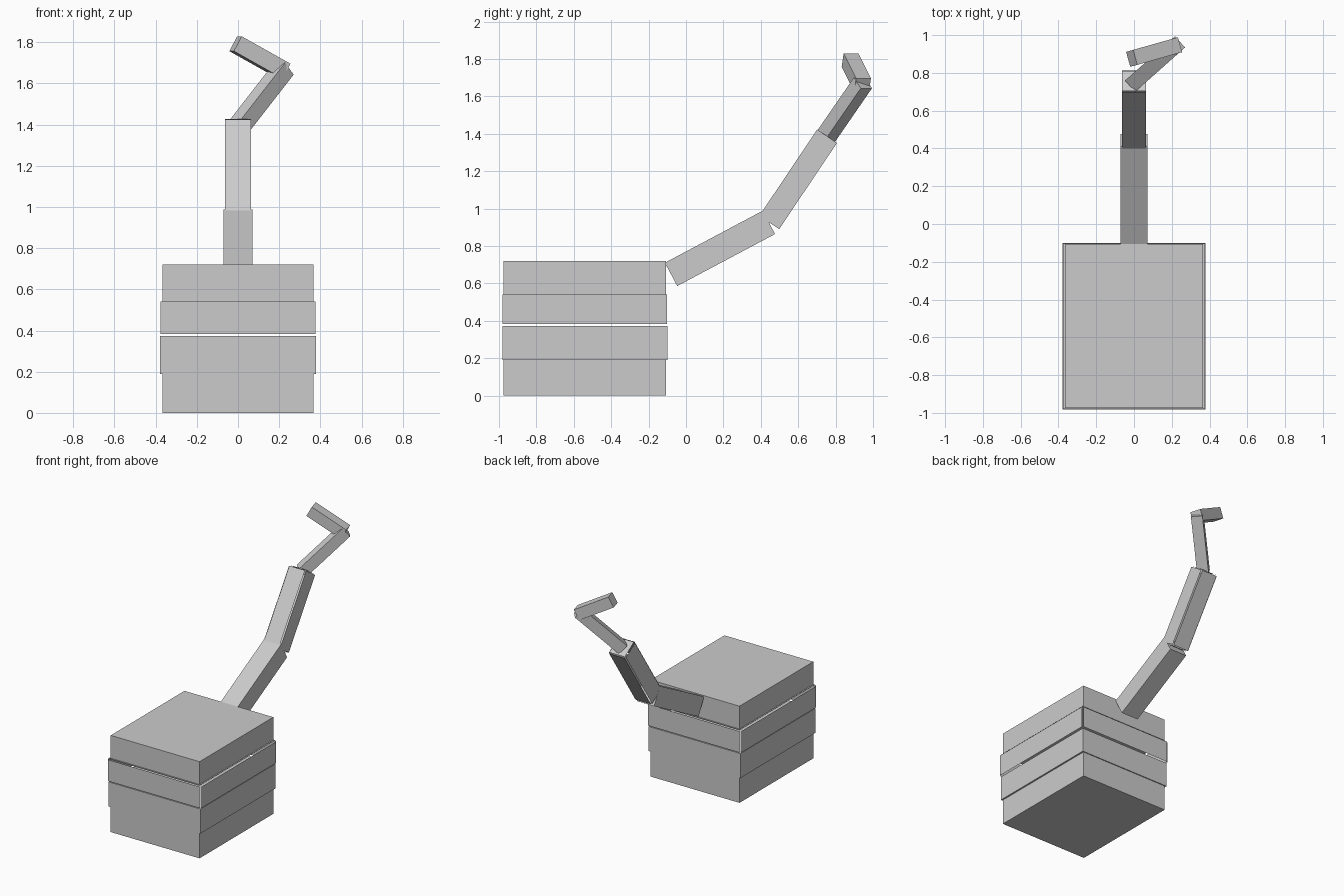
import bpy, bmesh
from mathutils import Matrix, Vector

if "Cube" in bpy.data.objects:
    bpy.data.objects.remove(bpy.data.objects["Cube"])

grey = bpy.data.materials.new("light grey")
grey.diffuse_color = (0.6, 0.6, 0.6, 1)
grey.use_nodes = True
grey.node_tree.nodes["Principled BSDF"].inputs["Base Color"].default_value = grey.diffuse_color


def block(name, matrix, size, gap=0.0):
    """Box of the given size; with a gap its faces become loose panels pushed outward."""
    bm = bmesh.new()
    bmesh.ops.create_cube(bm, size=1)
    bmesh.ops.scale(bm, vec=[s - 2 * gap for s in size], verts=bm.verts)
    if gap:
        bmesh.ops.split_edges(bm, edges=bm.edges)
        for f in bm.faces:
            f.normal_update()
            bmesh.ops.translate(bm, vec=f.normal * gap, verts=f.verts)
    mesh = bpy.data.meshes.new(name)
    bm.to_mesh(mesh)
    bm.free()
    mesh.materials.append(grey)
    obj = bpy.data.objects.new(name, mesh)
    obj.matrix_world = matrix
    bpy.context.collection.objects.link(obj)


def limb(name, start, end, size, gap=0.0):
    """Square bar between two points, with two sides kept level."""
    a, b = Vector(start), Vector(end)
    z = (b - a).normalized()
    x = z.cross(Vector((0, 0, 1))).normalized()
    y = z.cross(x)
    m = Matrix((x, y, z)).transposed().to_4x4()
    m.translation = (a + b) / 2
    block(name, m, (size, size, (b - a).length), gap)


# Stacked base: name, bottom, top, width, depth, panel gap
for name, z0, z1, w, d, gap in (
    ("base_bottom", 0.0, 0.19, 0.732, 0.868, 0),
    ("base_lower_middle", 0.19, 0.373, 0.756, 0.882, 0),
    ("base_upper_middle", 0.373, 0.55, 0.772, 0.896, 0.009),
    ("base_top", 0.54, 0.72, 0.732, 0.868, 0),
):
    block(name, Matrix.Translation((0, -0.541, (z0 + z1) / 2)), (w, d, z1 - z0), gap)

# Jointed arm
limb("lower_arm", (0, -0.08, 0.648), (0, 0.443, 0.926), 0.141)
limb("middle_arm", (0, 0.4415, 0.9205), (0, 0.7575, 1.3915), 0.14, 0.006)
limb("upper_arm", (0.0, 0.748, 1.385), (0.223, 0.946, 1.672), 0.08)
limb("arm_tip", (0.225, 0.944, 1.66), (-0.012, 0.877, 1.793), 0.082)
